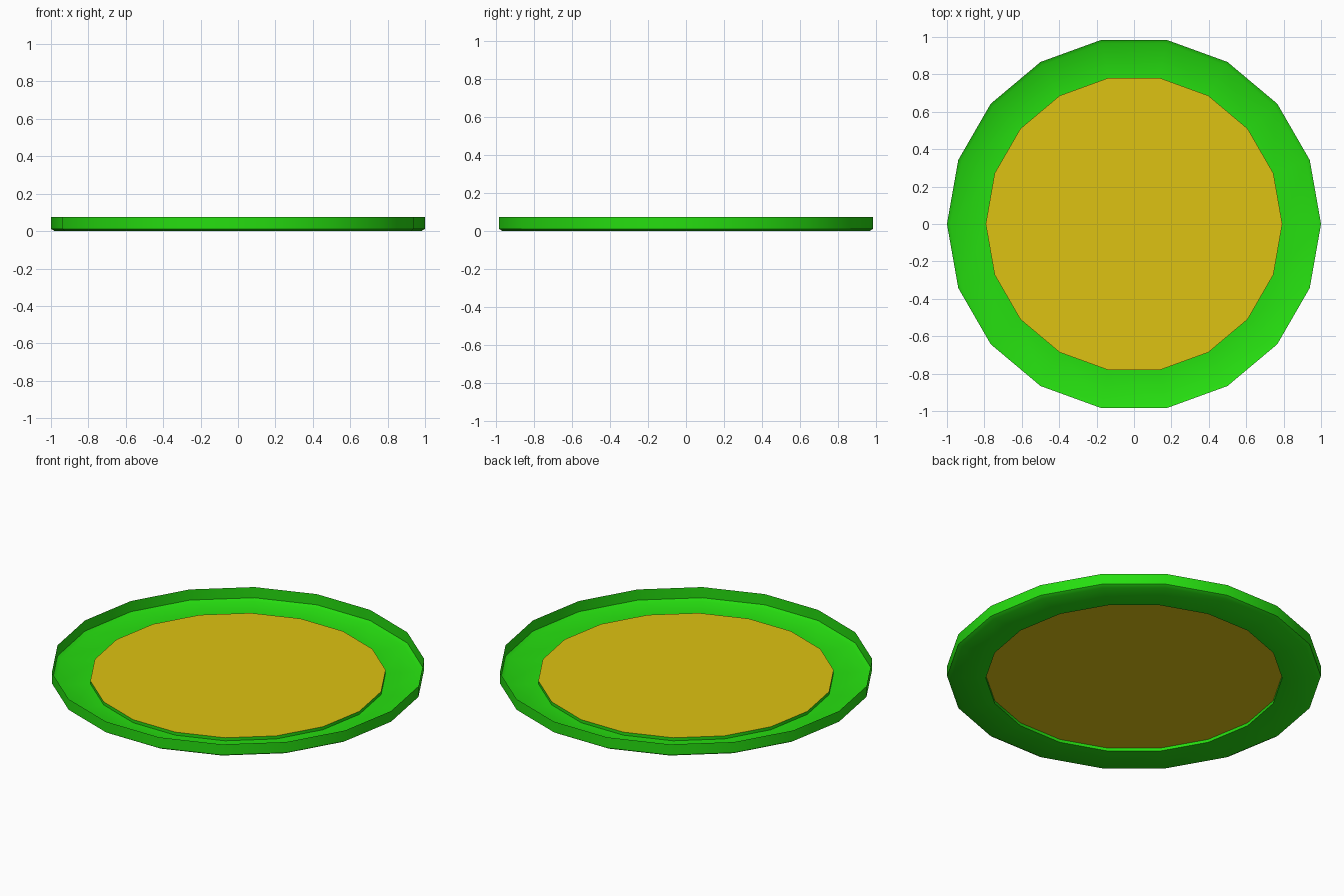
import bpy
import bmesh
from math import cos, sin, tau, radians

cube = bpy.data.objects.get("Cube")
if cube:
    bpy.data.objects.remove(cube, do_unlink=True)

SIDES = 18
DISC_R, DISC_Z = 0.793, 0.018


def make_material(name, color):
    mat = bpy.data.materials.new(name)
    mat.use_nodes = True
    mat.diffuse_color = color
    mat.node_tree.nodes["Principled BSDF"].inputs["Base Color"].default_value = color
    return mat


def ring(bm, radius, z):
    return [bm.verts.new((radius * cos(tau * i / SIDES), radius * sin(tau * i / SIDES), z))
            for i in range(SIDES)]


def finish(bm, name, mat):
    mesh = bpy.data.meshes.new(name)
    bm.to_mesh(mesh)
    bm.free()
    mesh.materials.append(mat)
    obj = bpy.data.objects.new(name, mesh)
    bpy.context.collection.objects.link(obj)
    bpy.ops.object.select_all(action='DESELECT')
    obj.select_set(True)
    bpy.context.view_layer.objects.active = obj
    bpy.ops.object.shade_smooth_by_angle(angle=radians(40))


green = make_material("bright green", (0.019, 0.73, 0.005, 1))
yellow = make_material("golden yellow", (0.73, 0.54, 0.006, 1))

# Thin dish: step under the disc, flat floor, small bevel, upright rim
profile = [(DISC_R, DISC_Z), (DISC_R, 0), (0.98, 0), (1, 0.012), (1, 0.075)]
bm = bmesh.new()
rings = [ring(bm, r, z) for r, z in profile]
for a, b in zip(rings, rings[1:]):
    for i in range(SIDES):
        j = (i + 1) % SIDES
        bm.faces.new((a[i], a[j], b[j], b[i]))
bmesh.ops.recalc_face_normals(bm, faces=bm.faces)
finish(bm, "dish_rim", green)

# Raised centre disc
bm = bmesh.new()
bm.faces.new(ring(bm, DISC_R, DISC_Z))
finish(bm, "centre_disc", yellow)
